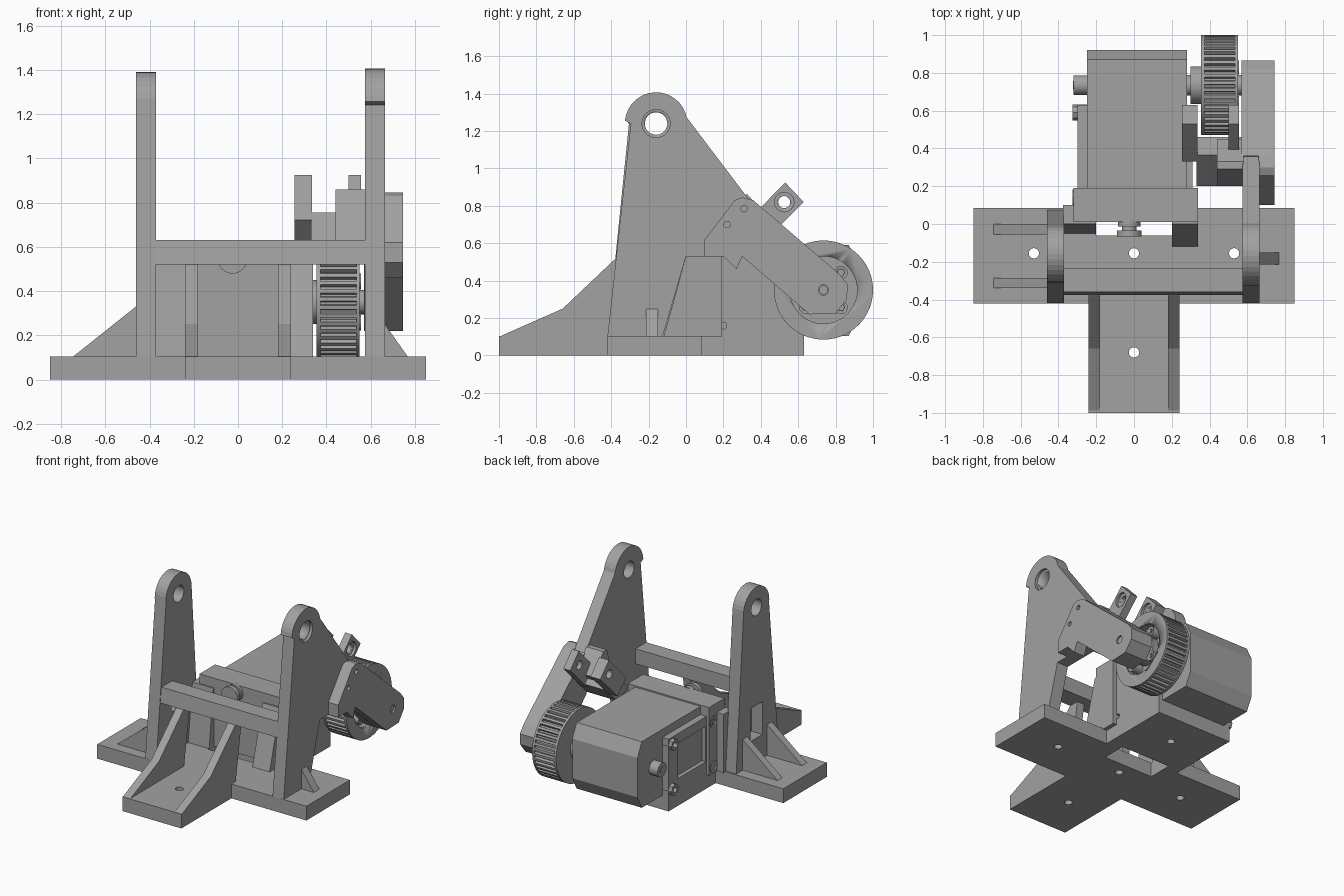
import bpy, bmesh
from math import sin, cos, pi
from mathutils import Vector

if "Cube" in bpy.data.objects:
    bpy.data.objects.remove(bpy.data.objects["Cube"], do_unlink=True)

grey = bpy.data.materials.new("plain_grey")
grey.use_nodes = True
grey.diffuse_color = (0.36, 0.36, 0.36, 1)
grey.node_tree.nodes["Principled BSDF"].inputs["Base Color"].default_value = grey.diffuse_color


def prism(name, axis, outline, lo, hi):
    """Extrude an outline along an axis; outline holds the two other coordinates in order."""
    place = {"x": lambda p, t: (t, p[0], p[1]),
             "y": lambda p, t: (p[0], t, p[1]),
             "z": lambda p, t: (p[0], p[1], t)}[axis]
    bm = bmesh.new()
    face = bm.faces.new([bm.verts.new(place(p, lo)) for p in outline])
    step = Vector(place((0, 0), hi - lo))
    grown = bmesh.ops.extrude_face_region(bm, geom=[face])["geom"]
    bmesh.ops.translate(bm, vec=step, verts=[v for v in grown if isinstance(v, bmesh.types.BMVert)])
    bmesh.ops.recalc_face_normals(bm, faces=bm.faces)
    mesh = bpy.data.meshes.new(name)
    bm.to_mesh(mesh)
    bm.free()
    mesh.materials.append(grey)
    obj = bpy.data.objects.new(name, mesh)
    bpy.context.collection.objects.link(obj)
    return obj


def rect(a, b, c, d):
    return [(a, c), (b, c), (b, d), (a, d)]


def box(name, x, y, z):
    return prism(name, "z", rect(*x, *y), *z)


def arc(centre, r, start, end, n):
    return [(centre[0] + r * cos(start + (end - start) * i / n),
             centre[1] + r * sin(start + (end - start) * i / n)) for i in range(n + 1)]


def rod(name, axis, centre, r, lo, hi, n=32):
    obj = prism(name, axis, arc(centre, r, 0, 2 * pi, n)[:-1], lo, hi)
    smooth(obj)
    return obj


def smooth(obj):
    bpy.ops.object.select_all(action="DESELECT")
    bpy.context.view_layer.objects.active = obj
    obj.select_set(True)
    bpy.ops.object.shade_smooth_by_angle(angle=0.5)


def cut(obj, *cutters):
    for cutter in cutters:
        cutter.hide_render = True
        mod = obj.modifiers.new("cut", "BOOLEAN")
        mod.operation = "DIFFERENCE"
        mod.solver = "EXACT"
        mod.object = cutter
        bpy.context.view_layer.objects.active = obj
        bpy.ops.object.modifier_apply(modifier=mod.name)
        bpy.data.objects.remove(cutter, do_unlink=True)


# Cross-shaped base with screw holes and a window under the mount
cross = [(-.85, -.42), (-.24, -.42), (-.24, -1), (.24, -1), (.24, -.42), (.85, -.42),
         (.85, .085), (.31, .085), (.31, .63), (-.3, .63), (-.3, .085), (-.85, .085)]
base = prism("base", "z", cross, 0, .105)
cut(base, *[rod("screw_cutter", "z", p, .027, -.1, .3)
            for p in ((-.53, -.155), (0, -.155), (.53, -.155), (0, -.68), (0, .38))])
cut(base, box("window_cutter", (-.2, .2), (-.06, .12), (-.1, .3)))

# Tongue ribs
rib = [(-1, .1), (-.66, .25), (-.38, .515), (-.36, .525), (-.3, .525), (-.37, .1)]
prism("tongue_rib_right", "x", rib, -.24, -.18)
prism("tongue_rib_left", "x", rib, .18, .24)

# Uprights with pivot holes
pivot = (-.16, 1.24)
plain = [(-.42, .1), (-.305, 1.24)] + arc(pivot, .15, pi, 0, 16) + [(.075, .1)]
upright_right = prism("upright_right", "x", plain, -.46, -.37)
cut(upright_right, box("window_cutter", (-.6, -.2), (-.23, -.09), (.28, .52)))
swept = ([(-.42, .1), (-.295, 1.24)] + arc(pivot, .167, pi * .97, .2, 16) +
         [(.4, .75), (.3, .53), (0, .53), (-.125, .1)])
upright_left = prism("upright_left", "x", swept, .575, .665)
for post, near, far in ((upright_right, -.6, -.2), (upright_left, .4, .8)):
    cut(post, rod("pivot_cutter", "x", pivot, .06, near, far))
cut(upright_left, rod("counterbore_cutter", "x", pivot, .075, .645, .8))
prism("cross_beam", "x", [(-.375, .52), (-.36, .63), (-.235, .63), (-.235, .52)], -.38, .585)

# Outer gussets on the base arms
for name, y in (("rear", (-.055, 0)), ("front", (-.34, -.285))):
    prism("gusset_right_" + name, "y", [(-.75, .1), (-.455, .1), (-.455, .335)], *y)
prism("gusset_left", "y", [(.66, .1), (.77, .1), (.66, .255)], -.215, -.15)

# Motor mount: back plate, wedges, side walls
box("mount_plate", (-.32, .34), (.01, .19), (.1, .6))
prism("mount_wedge_left", "x", [(-.12, .1), (0, .53), (.1, .53), (.1, .1)], .2, .34)
prism("mount_wedge_right", "x", [(-.05, .1), (0, .53), (.1, .53), (.1, .1)], -.375, -.2)
wall_left = box("mount_wall_left", (.27, .31), (.09, .63), (.1, .53))
cut(wall_left, rod("pin_cutter", "x", (.2, .16), .018, .2, .4, 16))
wall_right = box("mount_wall_right", (-.3, -.24), (.09, .63), (.1, .53))
cut(wall_right, box("recess_cutter", (-.4, -.27), (.2, .52), (.2, .46)))
for y in (.14, .59):
    for z in (.15, .48):
        lug = rod("wall_lug", "x", (y, z), .042, -.325, -.24, 8)
        cut(lug, rod("screw_cutter", "x", (y, z), .02, -.4, -.3, 16))

# Motor body with bevelled rear edges, shaft through both sides
prism("motor_body", "x", [(.15, .105), (.87, .105), (.92, .2), (.92, .49), (.87, .59), (.15, .59)],
      -.25, .28)
axle = (.735, .35)
rod("rear_shaft", "x", axle, .052, -.32, -.2)
rod("drive_shaft", "x", axle, .055, .25, .6)
rod("rear_shaft_bore", "x", axle, .022, -.323, -.31, 16)

# Clamp screw in front of the mount plate
rod("clamp_screw", "y", (-.025, .545), .038, -.05, .03)
rod("clamp_head", "y", (-.025, .545), .066, -.065, -.035)
rod("clamp_collar", "y", (-.025, .545), .06, -.012, .02)

# Toothed pulley with flange, hub and bolts
teeth = 44
outline = []
for i in range(teeth):
    for part, r in ((0, .245), (.3, .245), (.42, .265), (.88, .265)):
        a = 2 * pi * (i + part) / teeth
        outline.append((axle[0] + r * cos(a), axle[1] + r * sin(a)))
pulley = prism("pulley_teeth", "x", outline, .37, .535)
cut(pulley, rod("recess_cutter", "x", axle, .18, .49, .7, 48))
rim = rod("pulley_rim", "x", axle, .265, .535, .55, 64)
cut(rim, rod("rim_cutter", "x", axle, .18, .4, .7, 48))
rod("pulley_flange", "x", axle, .265, .355, .372, 64)
rod("pulley_hub", "x", axle, .1, .3, .535)
for k in range(4):
    a = pi / 4 + k * pi / 2
    spot = (axle[0] + .132 * cos(a), axle[1] + .132 * sin(a))
    bolt = rod("pulley_bolt", "x", spot, .036, .48, .555, 20)
    cut(bolt, rod("socket_cutter", "x", spot, .02, .54, .6, 6))

# Support arm from the upright to the pulley axle
arm = [(.1, .53), (.1, .62), (.26, .83), (.3, .845), (.36, .83), (.82, .435), (.865, .38),
       (.86, .3), (.8, .225), (.66, .22), (.3, .53), (.27, .46), (.2, .53)]
support_arm = prism("support_arm", "x", arm, .66, .745)
cut(support_arm, *[rod("pin_cutter", "x", p, .017, .5, .9, 16) for p in ((.22, .7), (.31, .785))])
end = [(.34, .52), (.36, .83), (.82, .435), (.865, .38), (.86, .3), (.8, .225), (.66, .22)]
arm_end = prism("arm_end", "x", end, .57, .67)
for part in (support_arm, arm_end):
    cut(part, rod("axle_cutter", "x", axle, .028, .5, .9))
rod("axle_pin", "x", axle, .024, .57, .735)

# Angled sensor holder: two drilled posts on stepped blocks
post = [(.53, .925), (.63, .82), (.43, .62), (.33, .72)]
for name, lo, hi in (("right", .255, .335), ("left", .5, .555)):
    holder = prism("sensor_post_" + name, "x", post, lo, hi)
    cut(holder, rod("post_cutter", "x", (.525, .82), .032, lo - .1, hi + .1))
    cut(holder, rod("counterbore_cutter", "x", (.525, .82), .052, hi - .02, hi + .1))
prism("sensor_bridge", "x", [(.2, .58), (.365, .755), (.46, .655), (.33, .53)], .33, .58)
prism("sensor_block", "x", [(.2, .58), (.29, .86), (.33, .86), (.45, .72), (.33, .53)], .44, .58)
